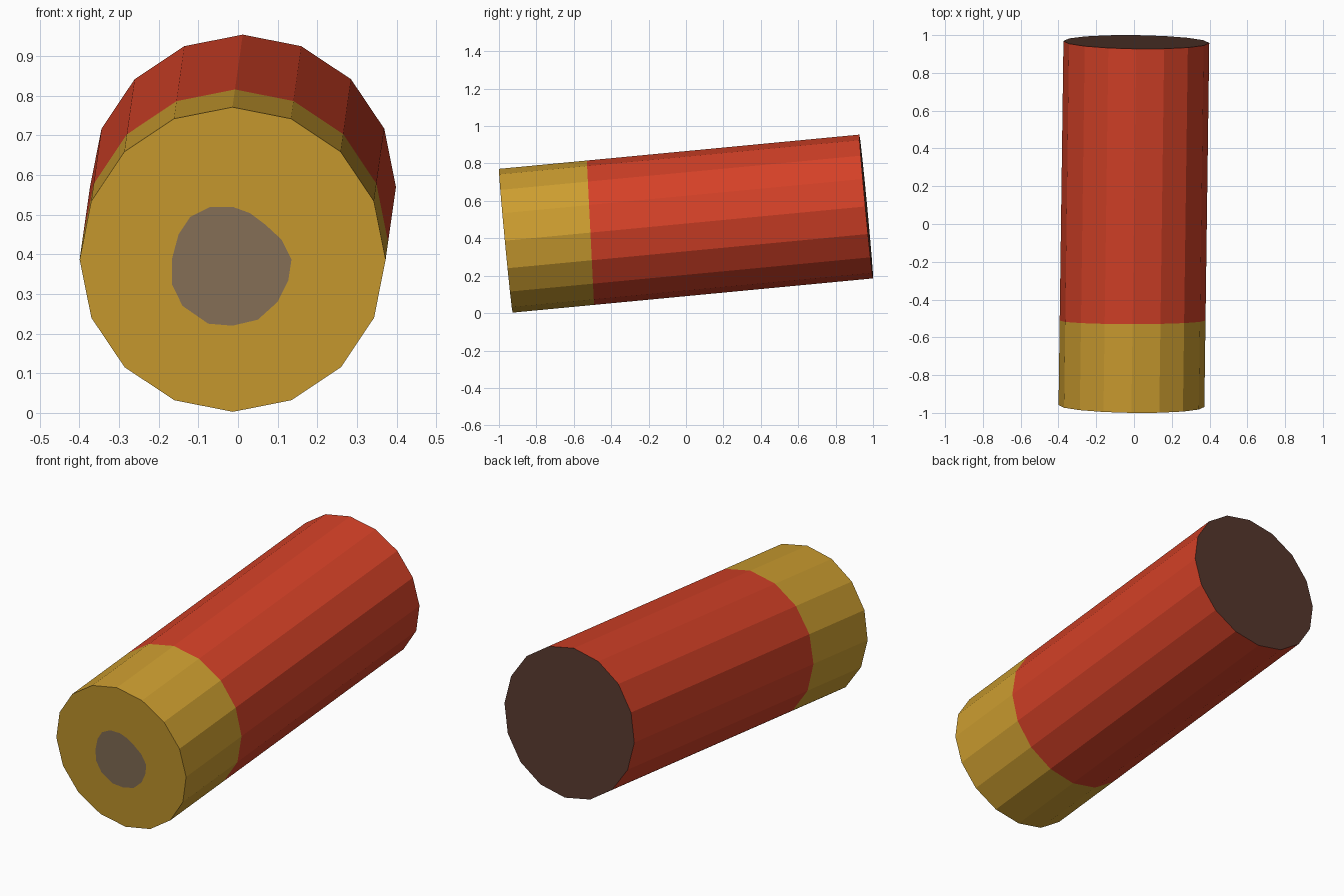
import bpy, bmesh, math
from mathutils import Vector, Matrix

if "Cube" in bpy.data.objects:
    bpy.data.objects.remove(bpy.data.objects["Cube"])

def material(name, rgb):
    m = bpy.data.materials.new(name)
    lin = [((c / 255 + 0.055) / 1.055) ** 2.4 for c in rgb]
    m.diffuse_color = (*lin, 1)
    m.use_nodes = True
    m.node_tree.nodes["Principled BSDF"].inputs["Base Color"].default_value = m.diffuse_color
    return m

SIDES, RADIUS = 16, 0.386
FRONT, BACK = Vector((-0.0135, -0.9635, 0.387)), Vector((0.0125, 0.9635, 0.57))
axis = (BACK - FRONT).normalized()
right = axis.cross(Vector((0, 0, 1))).normalized()
up = right.cross(axis)

bm = bmesh.new()

def ring(centre):
    return [bm.verts.new(centre + RADIUS * (math.cos(a) * right + math.sin(a) * up))
            for a in (2 * math.pi * i / SIDES for i in range(SIDES))]

def bridge(a, b, index):
    for i in range(SIDES):
        j = (i + 1) % SIDES
        bm.faces.new((a[i], a[j], b[j], b[i])).material_index = index

# Primer outline on the front end (x, z), slightly irregular
primer = [(.135, .387), (.11, .437), (.07, .474), (.03, .504), (-.014, .52), (-.07, .52),
          (-.12, .495), (-.15, .45), (-.167, .387), (-.167, .325), (-.14, .27), (-.075, .225),
          (-.014, .22), (.05, .235), (.10, .28), (.127, .335)]

def on_front(x, z):
    y = FRONT.y - (axis.x * (x - FRONT.x) + axis.z * (z - FRONT.z)) / axis.y
    return Vector((x, y, z))

# Tube wall, front end with primer, dark back end
front, back = ring(FRONT), ring(BACK)
inner = [bm.verts.new(on_front(x, z)) for x, z in primer]
bridge(front, back, 0)
bridge(inner, front, 1)
bm.faces.new(inner).material_index = 2
bm.faces.new(back).material_index = 3

# Brass band: cut the wall and colour the part in front of the cut
cut, normal = Vector((0, -0.511, 0.43)), Vector((0, 1, 0.05))
bmesh.ops.bisect_plane(bm, geom=bm.verts[:] + bm.edges[:] + bm.faces[:],
                       plane_co=cut, plane_no=normal)
for f in bm.faces:
    if f.material_index == 0 and (f.calc_center_median() - cut).dot(normal) < 0:
        f.material_index = 1
bmesh.ops.recalc_face_normals(bm, faces=bm.faces[:])

mesh = bpy.data.meshes.new("shell_casing")
bm.to_mesh(mesh)
bm.free()
for name, rgb in (("red plastic", (212, 65, 39)), ("brass", (205, 158, 48)),
                  ("primer grey", (138, 115, 90)), ("dark end", (84, 54, 44))):
    mesh.materials.append(material(name, rgb))
bpy.context.collection.objects.link(bpy.data.objects.new("shell_casing", mesh))
